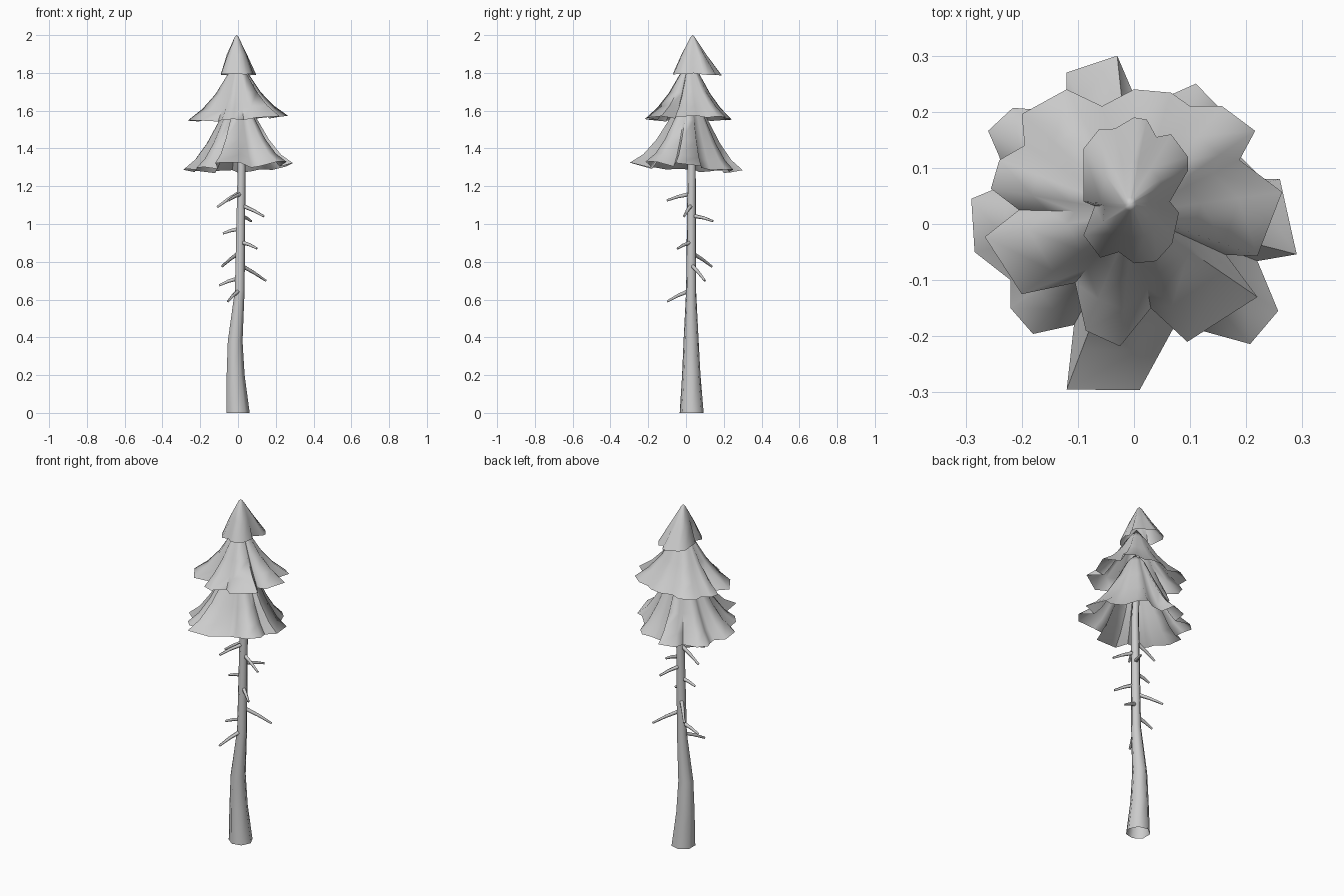
import bpy, bmesh, math
from mathutils import Vector

cube = bpy.data.objects.get("Cube")
if cube:
    bpy.data.objects.remove(cube, do_unlink=True)

grey = bpy.data.materials.new("plain grey")
grey.use_nodes = True
COLOUR = (0.6, 0.6, 0.6, 1)
grey.diffuse_color = COLOUR
grey.node_tree.nodes["Principled BSDF"].inputs["Base Color"].default_value = COLOUR


def finish(name, bm):
    """Turn a bmesh into a named, smooth object."""
    mesh = bpy.data.meshes.new(name)
    bm.to_mesh(mesh)
    bm.free()
    obj = bpy.data.objects.new(name, mesh)
    bpy.context.collection.objects.link(obj)
    mesh.materials.append(grey)
    bpy.ops.object.select_all(action="DESELECT")
    obj.select_set(True)
    bpy.context.view_layer.objects.active = obj
    bpy.ops.object.shade_smooth_by_angle(angle=math.radians(75))


def bridge(bm, lower, upper):
    """Join two equal rings with quads."""
    count = len(lower)
    for i in range(count):
        j = (i + 1) % count
        bm.faces.new((lower[i], lower[j], upper[j], upper[i]))


def tube(bm, path, radii, sides):
    """Tapered tube along a path, open at the root and closed at the tip."""
    rings = []
    for i, (point, radius) in enumerate(zip(path, radii)):
        along = path[min(i + 1, len(path) - 1)] - path[max(i - 1, 0)]
        turn = along.to_track_quat("Z", "Y")
        if abs(along.normalized().z) > 0.9:
            turn.identity()
        ring = []
        for k in range(sides):
            a = math.tau * k / sides
            offset = Vector((math.cos(a), math.sin(a), 0)) * radius
            ring.append(bm.verts.new(point + turn @ offset))
        rings.append(ring)
    for lower, upper in zip(rings, rings[1:]):
        bridge(bm, lower, upper)
    bm.faces.new(rings[-1])


def foliage(name, centre, rim, base_z, tilt, droop, profile):
    """Hollow ragged skirt: rim outline in hundredths, drawn in towards an apex."""
    cx, cy = centre
    spokes = [Vector((x / 100 - cx, y / 100 - cy)) for x, y in reversed(rim)]
    mean = sum(s.length for s in spokes) / len(spokes)
    bm = bmesh.new()
    rings = []
    for scale, rise in profile[:-1]:
        ring = []
        for s in spokes:
            # folds soften towards the top, and valleys hang a little lower
            keep = 0.15 + 0.85 * scale
            flat = s.normalized() * (mean + (s.length - mean) * keep) * scale
            sway = (tilt[0] * s.x + tilt[1] * s.y + droop * (s.length - mean)) * scale
            ring.append(bm.verts.new((cx + flat.x, cy + flat.y, base_z + rise + sway)))
        rings.append(ring)
    for lower, upper in zip(rings, rings[1:]):
        bridge(bm, lower, upper)
    apex = bm.verts.new((cx, cy, base_z + profile[-1][1]))
    top = rings[-1]
    for i, vert in enumerate(top):
        bm.faces.new((vert, top[(i + 1) % len(top)], apex))
    finish(name, bm)


# Trunk: slightly bowed, flared at the foot, hollow below
trunk_path = [Vector(p) for p in (
    (-.003, .03, 0), (-.015, .028, .2), (-.017, .027, .38),
    (.008, .027, .65), (.018, .03, 1.3), (0, .035, 1.75))]
bm = bmesh.new()
tube(bm, trunk_path, (.065, .05, .041, .027, .022, .01), 7)
finish("trunk", bm)


def trunk_centre(z):
    for a, b in zip(trunk_path, trunk_path[1:]):
        if a.z <= z <= b.z:
            return a.lerp(b, (z - a.z) / (b.z - a.z))


# Bare branches: height on the trunk, then tip position
branches = (
    (1.17, (-.11, .04, 1.09)), (1.16, (-.05, -.1, 1.125)),
    (1.1, (.137, -.01, 1.04)), (1.045, (.07, .143, 1.015)),
    (.975, (-.08, .03, .95)), (.905, (.1, -.045, .87)),
    (.85, (-.085, .137, .775)), (.785, (.148, .1, .7)),
    (.715, (-.1, .03, .675)), (.65, (-.053, -.098, .59)))
for number, (height, tip) in enumerate(branches, 1):
    root, tip = trunk_centre(height), Vector(tip)
    middle = root.lerp(tip, .55) + Vector((0, 0, .004))
    bm = bmesh.new()
    tube(bm, (root, middle, tip), (.012, .009, .006), 5)
    finish(f"branch_{number}", bm)

# Three tiers of foliage
foliage("foliage_bottom", (0, .02), (
    (-12, 27), (-3, 30), (0, 23), (6.5, 23), (11, 25), (15, 21), (18, 13),
    (23, 8), (26, 8), (29, -5.4), (22, -6.6), (25.7, -15.5), (20.7, -21.4),
    (12, -19), (7, -18.6), (1, -29.6), (-12, -29.5), (-10.7, -18),
    (-18, -19.6), (-22, -15), (-22, -10), (-28.4, -5), (-29, 4.5), (-23, 7),
    (-24, 12), (-26, 16.6), (-21.6, 20.7), (-12, 20)),
    1.296, (.05, -.05), .25,
    ((1, 0), (.8, .05), (.59, .135), (.37, .25), (.18, .36), (0, .42)))
foliage("foliage_middle", (0, .02), (
    (-20, 19.6), (-12, 24), (-5.7, 21), (0, 24), (6.6, 23.4), (10, 21),
    (15.7, 21), (21.6, 16.6), (18.8, 11.4), (26.4, 5.7), (22, -5.7),
    (16.4, -5.5), (22, -13), (9.5, -21), (3, -15), (-2.5, -21.8),
    (-8.6, -19), (-10.5, -10.5), (-20, -12.5), (-26.6, -2.3), (-20.5, 2.5),
    (-25.5, 6.3), (-24, 11.4), (-19.5, 14)),
    1.556, (.05, 0), .12,
    ((1, 0), (.73, .06), (.48, .135), (.22, .24), (0, .31)))
foliage("foliage_top", (-.007, .035), (
    (0, 19), (2.3, 18.6), (4, 15.5), (6.6, 16), (9.6, 12), (9.6, 9.5),
    (6.4, 4), (8, 2), (6.8, -3.5), (4, -6.6), (0, -7), (-2.7, -5),
    (-6, -6), (-9, -2), (-7, 3.2), (-9, 4), (-9, 13.4), (-6.3, 16.8),
    (-3.4, 17)),
    1.792, (0, 0), -.15, ((1, 0), (.55, .103), (.1, .197), (0, .208)))
